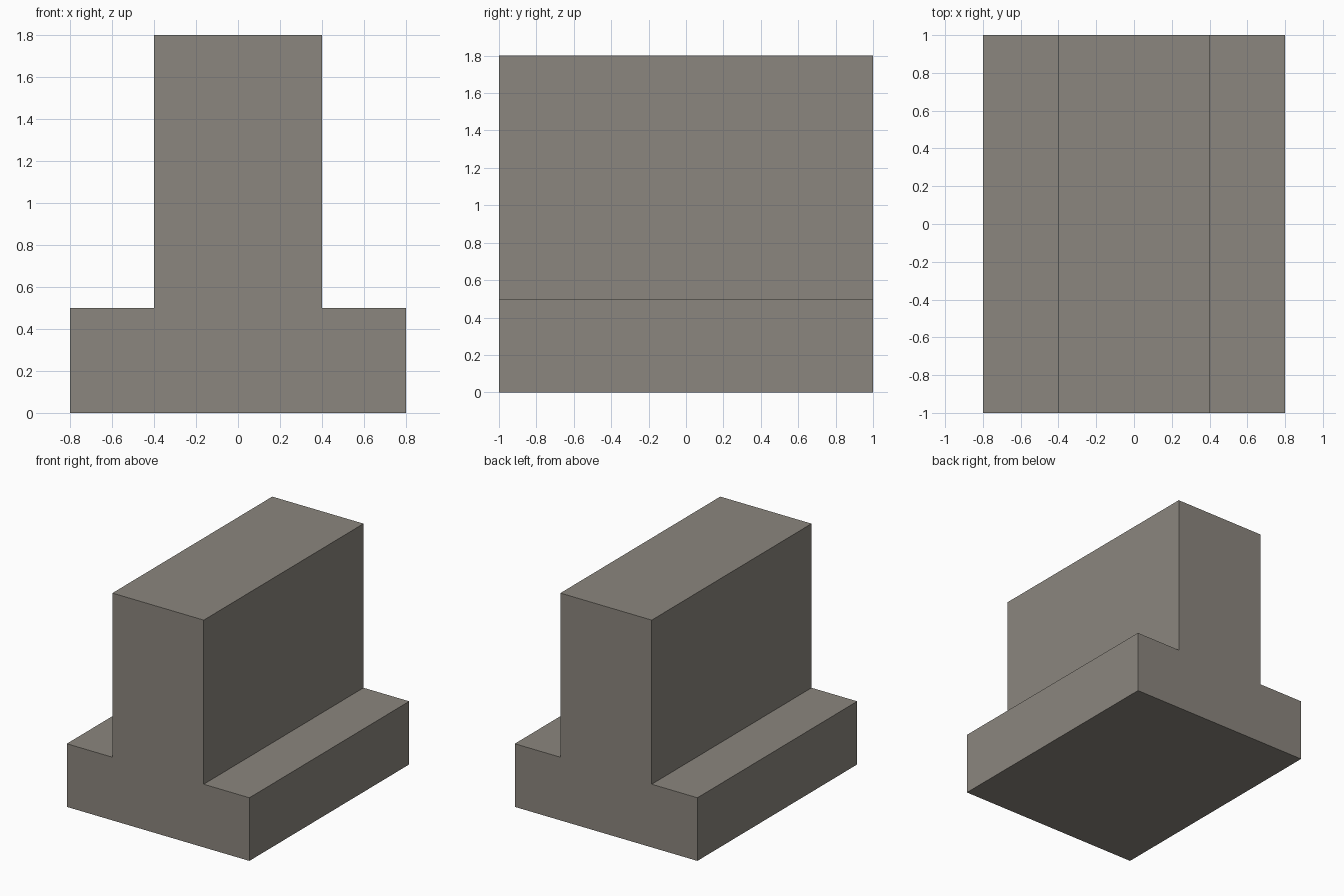
import bpy
import bmesh

cube = bpy.data.objects.get("Cube")
if cube:
    bpy.data.objects.remove(cube, do_unlink=True)

# Warm grey stone
stone = bpy.data.materials.new("warm_grey")
stone.use_nodes = True
colour = (0.26, 0.24, 0.21, 1)
stone.diffuse_color = colour
stone.node_tree.nodes["Principled BSDF"].inputs["Base Color"].default_value = colour

# Inverted T profile: right half, mirrored to the left
half = [(0.8, 0), (0.8, 0.5), (0.4, 0.5), (0.4, 1.8)]
profile = half + [(-x, z) for x, z in reversed(half)]

# Extrude the profile from front to back
bm = bmesh.new()
front = bm.faces.new([bm.verts.new((x, -1, z)) for x, z in profile])
result = bmesh.ops.extrude_face_region(bm, geom=[front], use_keep_orig=True)
moved = [v for v in result["geom"] if isinstance(v, bmesh.types.BMVert)]
bmesh.ops.translate(bm, verts=moved, vec=(0, 2, 0))
bmesh.ops.recalc_face_normals(bm, faces=bm.faces)

mesh = bpy.data.meshes.new("stepped_wall_block")
bm.to_mesh(mesh)
bm.free()
mesh.materials.append(stone)
block = bpy.data.objects.new("stepped_wall_block", mesh)
bpy.context.collection.objects.link(block)
